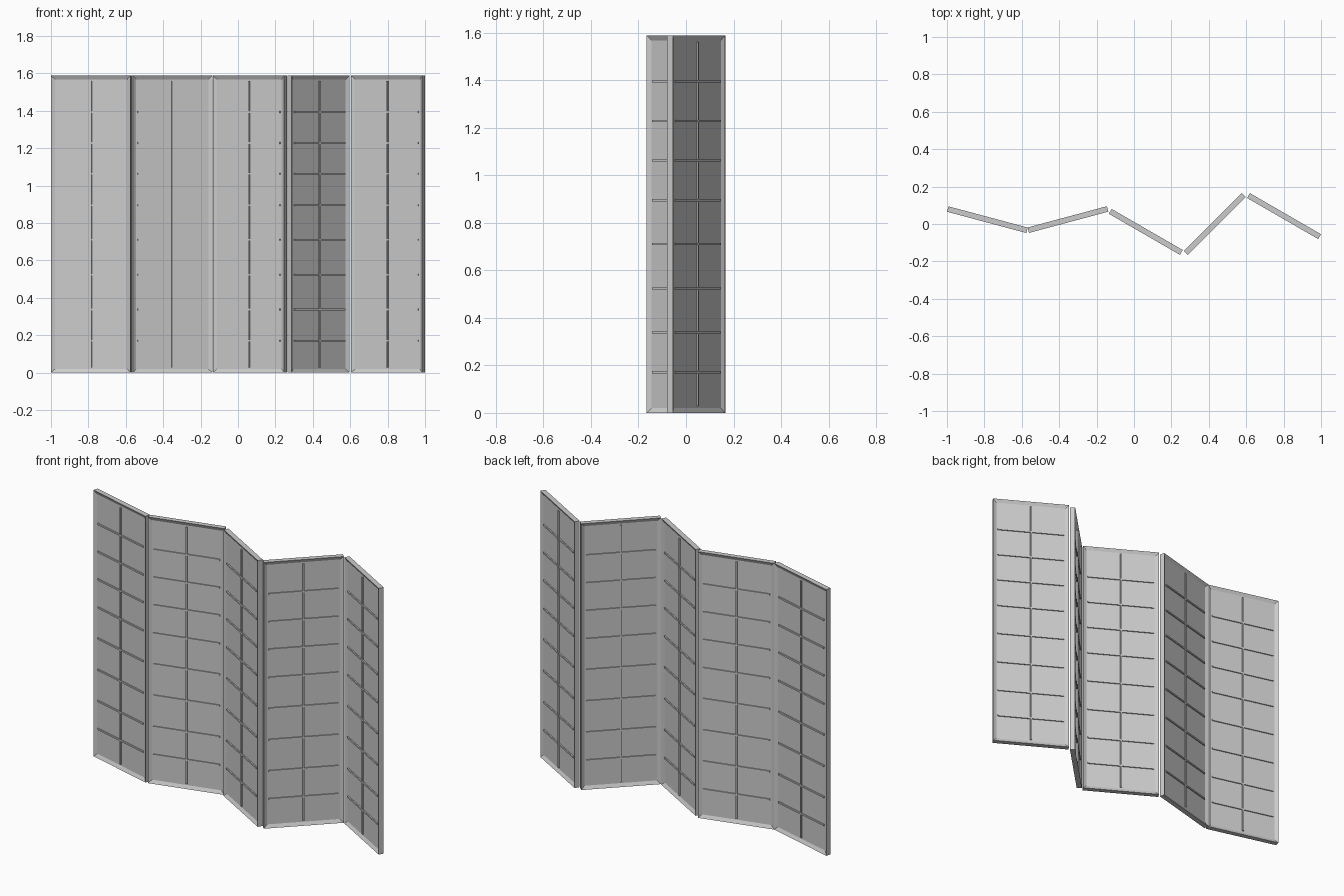
import bpy, bmesh, math
from mathutils import Matrix

old = bpy.data.objects.get("Cube")
if old:
    bpy.data.objects.remove(old)

WIDTH, HEIGHT, DEPTH = 0.439, 1.588, 0.03
BORDER, RECESS = 0.028, 0.01
BAR, BAR_DEPTH = 0.009, 0.025
BAR_HEIGHTS = (0.171, 0.338, 0.524, 0.711, 0.895, 1.063, 1.228, 1.394)

grey = bpy.data.materials.new("light_grey")
grey.use_nodes = True
colour = (0.6, 0.6, 0.6, 1)
grey.diffuse_color = colour
grey.node_tree.nodes["Principled BSDF"].inputs["Base Color"].default_value = colour


def add_box(bm, size, centre):
    matrix = Matrix.Translation(centre) @ Matrix.Diagonal((*size, 1))
    bmesh.ops.create_cube(bm, size=1, matrix=matrix)


def make_mesh(name, bm):
    mesh = bpy.data.meshes.new(name)
    bm.to_mesh(mesh)
    bm.free()
    mesh.materials.append(grey)
    return mesh


def frame_mesh():
    # Solid board with a recessed infill on both faces
    bm = bmesh.new()
    add_box(bm, (WIDTH, DEPTH, HEIGHT), (0, 0, HEIGHT / 2))
    bm.normal_update()
    faces = [f for f in bm.faces if abs(f.normal.y) > 0.9]
    bmesh.ops.inset_individual(bm, faces=faces, thickness=BORDER)
    for f in faces:
        bmesh.ops.translate(bm, verts=f.verts, vec=-f.normal * RECESS)
    return make_mesh("panel_frame", bm)


def lattice_mesh():
    # Centre mullion and cross bars, standing proud of the infill
    bm = bmesh.new()
    add_box(bm, (BAR, BAR_DEPTH, HEIGHT - 2 * BORDER), (0, 0, HEIGHT / 2))
    for z in BAR_HEIGHTS:
        add_box(bm, (WIDTH - 2 * BORDER, BAR_DEPTH - 0.002, BAR), (0, 0, z))
    return make_mesh("panel_lattice", bm)


frame, lattice = frame_mesh(), lattice_mesh()

# Left end of each leaf in plan, and its fold angle
leaves = [(-0.996, 0.080, -15), (-0.565, -0.033, 15), (-0.127, 0.0675, -30),
          (0.276, -0.155, 45), (0.612, 0.152, -30)]
for i, (x, y, degrees) in enumerate(leaves, 1):
    angle = math.radians(degrees)
    for part, mesh in (("frame", frame), ("lattice", lattice)):
        ob = bpy.data.objects.new(f"panel_{i}_{part}", mesh)
        ob.location = (x + math.cos(angle) * WIDTH / 2, y + math.sin(angle) * WIDTH / 2, 0)
        ob.rotation_euler.z = angle
        bpy.context.collection.objects.link(ob)
